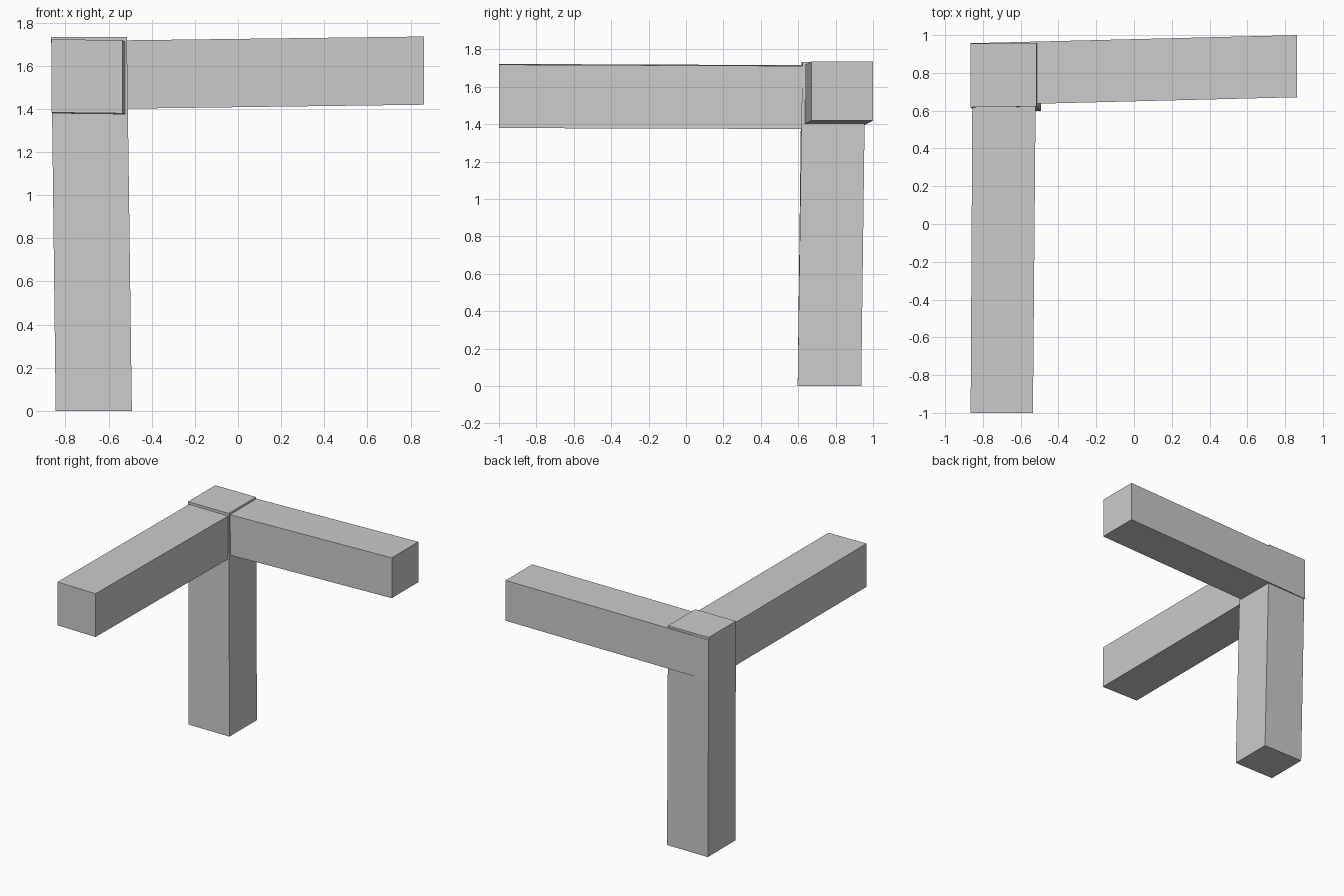
import bpy, bmesh

if "Cube" in bpy.data.objects:
    bpy.data.objects.remove(bpy.data.objects["Cube"])


def timber(name, start, end):
    """Slightly skewed square timber spanning two four-cornered end faces."""
    bm = bmesh.new()
    a = [bm.verts.new(p) for p in start]
    b = [bm.verts.new(p) for p in end]
    bm.faces.new(a[::-1])
    bm.faces.new(b)
    for i in range(4):
        j = (i + 1) % 4
        bm.faces.new((a[i], a[j], b[j], b[i]))
    bmesh.ops.recalc_face_normals(bm, faces=bm.faces)
    mesh = bpy.data.meshes.new(name)
    bm.to_mesh(mesh)
    bm.free()
    obj = bpy.data.objects.new(name, mesh)
    bpy.context.collection.objects.link(obj)
    return obj


def rect_z(x0, x1, y0, y1, z, skew=0.0):
    return [(x0, y0, z), (x1, y0 + skew, z), (x1, y1 + skew, z), (x0, y1, z)]


def rect_y(x0, x1, z0, z1, y, skew=0.0):
    return [(x0, y, z0), (x1, y, z0 - skew), (x1, y, z1 - skew), (x0, y, z1)]


def rect_x(y0, y1, z0, z1, x):
    return [(x, y0, z0), (x, y1, z0), (x, y1, z1), (x, y0, z1)]


# upright post, leaning a little
timber("post",
       rect_z(-0.845, -0.492, 0.597, 0.937, 0.0),
       rect_z(-0.866, -0.515, 0.618, 0.955, 1.733, 0.004))

# beam reaching forward, butted into the post
timber("front_beam",
       rect_y(-0.865, -0.535, 1.383, 1.722, -1.0, 0.004),
       rect_y(-0.856, -0.521, 1.378, 1.715, 0.64, 0.004))

# beam reaching right, running through the post
timber("side_beam",
       rect_x(0.628, 0.957, 1.396, 1.713, -0.865),
       rect_x(0.671, 1.0, 1.419, 1.735, 0.863))
